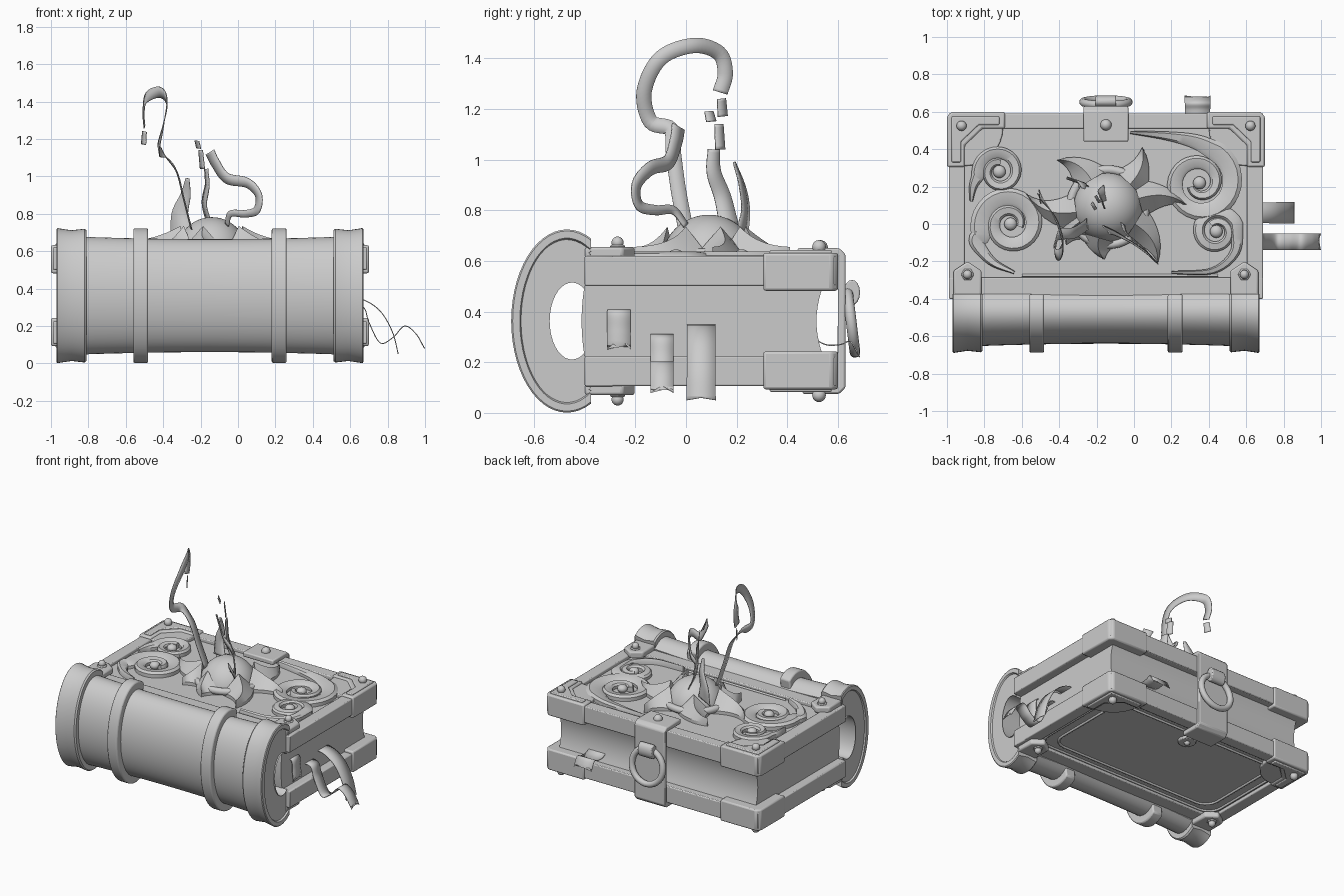
import bpy, bmesh
from math import sin, cos, pi, radians, acos
from mathutils import Vector as V

if "Cube" in bpy.data.objects:
    bpy.data.objects.remove(bpy.data.objects["Cube"])

CX, CZ = -0.15, 0.3625          # symmetry planes of the covers


def finish(name, bm, bevel=0, solid=0, angle=35):
    bmesh.ops.recalc_face_normals(bm, faces=bm.faces)
    me = bpy.data.meshes.new(name)
    bm.to_mesh(me)
    bm.free()
    ob = bpy.data.objects.new(name, me)
    bpy.context.collection.objects.link(ob)
    if solid:
        m = ob.modifiers.new("solid", 'SOLIDIFY')
        m.thickness, m.offset = solid, 0
    if bevel:
        m = ob.modifiers.new("bevel", 'BEVEL')
        m.width, m.segments, m.limit_method = bevel, 2, 'ANGLE'
    bpy.ops.object.select_all(action='DESELECT')
    ob.select_set(True)
    bpy.context.view_layer.objects.active = ob
    bpy.ops.object.shade_smooth_by_angle(angle=radians(angle))
    return ob


def loft(name, rings, bevel=0, closed=True, caps=True, solid=0, angle=35):
    bm = bmesh.new()
    rs = [[bm.verts.new(p) for p in r] for r in rings]
    n = len(rs[0])
    for a, b in zip(rs, rs[1:]):
        for i in range(n if closed else n - 1):
            j = (i + 1) % n
            bm.faces.new((a[i], a[j], b[j], b[i]))
    if closed and caps:
        bm.faces.new(rs[0])
        bm.faces.new(rs[-1])
    return finish(name, bm, bevel, solid, angle)


def slab(name, xy, z0, z1, bevel=0.006):
    return loft(name, [[(x, y, z) for x, y in xy] for z in (z0, z1)], bevel)


def box(name, x0, x1, y0, y1, z0, z1, bevel=0.006):
    return slab(name, [(x0, y0), (x1, y0), (x1, y1), (x0, y1)], z0, z1, bevel)


def along_x(name, yz, x0, x1, bevel=0.006):
    return loft(name, [[(x, y, z) for y, z in yz] for x in (x0, x1)], bevel)


def smooth(pts, k=7):
    """Catmull-Rom through the points."""
    p = [V(q) for q in pts]
    p = [2 * p[0] - p[1]] + p + [2 * p[-1] - p[-2]]
    out = []
    for a, b, c, d in zip(p, p[1:], p[2:], p[3:]):
        for i in range(k):
            t = i / k
            out.append(0.5 * (2 * b + (c - a) * t + (2 * a - 5 * b + 4 * c - d) * t * t
                              + (3 * b - a - 3 * c + d) * t ** 3))
    return out + [p[-2]]


def ribbon(name, pts, w0, w1, wide=None, normal=None, tail=0, thick=0.005):
    path = smooth(pts)
    rows = []
    for i, p in enumerate(path):
        t = (path[min(i + 1, len(path) - 1)] - path[max(i - 1, 0)]).normalized()
        d = V(wide) if wide else t.cross(V(normal)).normalized()
        h = (w0 + (w1 - w0) * i / (len(path) - 1)) / 2
        mid = p - t * tail if i == len(path) - 1 else p
        rows.append([p - d * h, mid, p + d * h])
    loft(name, rows, closed=False, solid=thick)


def tube(name, pts, r, cyclic=False):
    cu = bpy.data.curves.new(name, 'CURVE')
    cu.dimensions, cu.bevel_depth, cu.bevel_resolution = '3D', r, 2
    s = cu.splines.new('POLY')
    s.points.add(len(pts) - 1)
    for q, p in zip(s.points, pts):
        q.co = (*p, 1)
    s.use_cyclic_u = cyclic
    bpy.context.collection.objects.link(bpy.data.objects.new(name, cu))


def ball(name, loc, r, flat=1.0):
    bpy.ops.mesh.primitive_uv_sphere_add(segments=24, ring_count=12, radius=r, location=loc)
    ob = bpy.context.object
    ob.name, ob.scale = name, (1, 1, flat)
    bpy.ops.object.shade_smooth()


# spine: C-shaped shell, slightly waisted, with raised bands
def c_profile(ry, rz, yend=-0.375):
    a = acos((yend + 0.47) / ry)
    outer = [(-0.47 + ry * cos(a + (2 * pi - 2 * a) * i / 36),
              CZ + rz * sin(a + (2 * pi - 2 * a) * i / 36)) for i in range(37)]
    b = radians(56)
    inner = [(-0.45 + 0.088 * cos(b + (2 * pi - 2 * b) * i / 24),
              CZ + 0.152 * sin(b + (2 * pi - 2 * b) * i / 24)) for i in range(25)]
    return outer + inner[::-1]


rings = []
for i in range(13):
    u = i / 6 - 1
    k = 0.018 * u * u
    rings.append([(CX + 0.81 * u, y, z) for y, z in c_profile(0.17 + k, 0.302 + k)])
loft("spine", rings, angle=40)
for x0, x1, dr in ((-0.56, -0.48, 0), (0.18, 0.26, 0)):
    along_x("spine_band", c_profile(0.218, 0.36), x0, x1, 0.01)
for s in (-1, 1):
    loft("spine_end_band", [[(CX + s * x, y, z) for y, z in c_profile(0.22 - d, 0.3615 - d)]
         for x, d in ((0.66, 0.012), (0.67, 0.004), (0.74, 0.012), (0.80, 0.003), (0.815, 0),
                      (0.82, 0.006), (0.82, 0.034), (0.808, 0.04))])

# page block with hollow fore-edge
fore = [(0.515 + 0.028 * (i / 5 - 1) ** 2, 0.22 + 0.285 * i / 10) for i in range(11)]
back = [(-0.40 - 0.012 * (1 - (i / 5 - 1) ** 2), 0.505 - 0.285 * i / 10) for i in range(11)]
along_x("pages", fore + back, -0.93, 0.63, 0)

# covers: board, frame, brackets, hinge plates and rivets
for sz, side in ((1, "top"), (-1, "bottom")):
    Z = lambda z: CZ + sz * (z - CZ)
    box(side + "_cover", -0.985, 0.685, -0.395, 0.585, Z(0.5), Z(0.597))
    for y0, y1 in ((-0.4, -0.285), (0.51, 0.592)):
        box(side + "_frame_rail", -0.99, 0.69, y0, y1, Z(0.502), Z(0.62))
    for s in (-1, 1):
        X = lambda x: CX + s * x
        box(side + "_frame_side", *sorted((X(0.755), X(0.84))), -0.4, 0.59, Z(0.501), Z(0.619))
        arc = [(0.745 - 0.205 * sin(t * pi / 16), 0.505 - 0.205 * cos(t * pi / 16)) for t in range(9)]
        fillet = [(X(x + 0.01), y + 0.01) for x, y in arc]
        slab(side + "_panel_corner", [(X(0.80), 0.305), *fillet, (X(0.55), 0.56), (X(0.8), 0.56)],
             Z(0.59), Z(0.622))
        # metal corner with raised inner plate
        slab(side + "_corner", [(X(0.85), 0.305), (X(0.85), 0.575), (X(0.825), 0.6), (X(0.54), 0.6),
             (X(0.54), 0.51), (X(0.66), 0.51), (X(0.755), 0.42), (X(0.755), 0.305)],
             Z(0.482), Z(0.632), 0.01)
        slab(side + "_corner_plate", [(X(0.825), 0.33), (X(0.825), 0.575), (X(0.57), 0.575),
             (X(0.57), 0.53), (X(0.68), 0.53), (X(0.775), 0.44), (X(0.775), 0.33)], Z(0.62), Z(0.642))
        ball("rivet", (X(0.772), 0.525, Z(0.655)), 0.027)
        slab(side + "_hinge_plate", [(X(0.815), -0.40), (X(0.815), -0.25), (X(0.74), -0.2),
             (X(0.665), -0.25), (X(0.665), -0.40)], Z(0.61), Z(0.655), 0.01)
        slab("hinge_collar", [(X(0.74) + 0.035 * cos(t * pi / 3), -0.27 + 0.035 * sin(t * pi / 3))
             for t in range(6)], Z(0.65), Z(0.662))
        ball("rivet", (X(0.74), -0.27, Z(0.672)), 0.024)

# rounded ridges on the bottom panel and its lock boss
for dx, y0, y1, r in ((0.66, -0.22, 0.45, 0.1), (0.735, -0.275, 0.5, 0.1)):
    pts = []
    for k, (sx, yy) in enumerate(((1, y1 - r), (-1, y1 - r), (-1, y0 + r), (1, y0 + r))):
        pts += [(CX + sx * (dx - r) + r * cos((k + t / 5) * pi / 2),
                 yy + r * sin((k + t / 5) * pi / 2), 0.126) for t in range(6)]
    tube("bottom_ridge", pts, 0.009, True)
slab("lock_boss", [(CX + 0.06 * cos(t * pi / 12), 0.36 + 0.06 * sin(t * pi / 12))
     for t in range(24)], 0.11, 0.14)
ball("lock_pin", (CX, 0.36, 0.11), 0.02)

# scroll ornaments: tapering raised spirals with a bead in the eye
def scroll(cx, cy, r0, start, turns, lead, w):
    n = 44
    path = [V((cx, cy, 0)) + V((cos(a), sin(a), 0)) * (r0 * (1 - i / n) + 0.05 * i / n)
            for i in range(n + 1) for a in [radians(start) + turns * 2 * pi * i / n]]
    tail = smooth([(x, y, 0) for x, y in lead] + [path[0]], 6)[:-1]
    full, rows = tail + path, []
    for i, p in enumerate(full):
        t = (full[min(i + 1, len(full) - 1)] - full[max(i - 1, 0)]).normalized()
        d = V((-t.y, t.x, 0))
        if i < len(tail):
            h = 0.008 + (w - 0.008) * i / len(tail)
        else:
            h = w + (0.02 - w) * (i - len(tail)) / n
        rows.append([p + d * h * a + V((0, 0, z)) for a, z in
                     ((-1, 0.59), (-1, 0.618), (-0.6, 0.63), (0.6, 0.636), (1, 0.622), (1, 0.59))])
    loft("scroll", rows)
    ball("scroll_bead", (cx, cy, 0.618), 0.034, 0.8)


scroll(0.35, 0.22, 0.19, 60, -1.6, [(-0.02, 0.49), (0.18, 0.47), (0.33, 0.44)], 0.055)
scroll(0.44, -0.04, 0.115, 20, 1.3, [(0.2, -0.26), (0.42, -0.25), (0.54, -0.15)], 0.035)
scroll(-0.66, 0.0, 0.165, 200, -1.6, [(-0.64, -0.26), (-0.76, -0.2), (-0.84, -0.1)], 0.055)
scroll(-0.72, 0.28, 0.115, 190, -1.3, [(-0.87, 0.12), (-0.86, 0.2)], 0.035)
tube("panel_line", [(-0.6, -0.275, 0.6), (0.45, -0.275, 0.6)], 0.008)

# sun: dome, collar and curved ridged rays
SX, SY = -0.14, 0.09
bpy.ops.mesh.primitive_uv_sphere_add(segments=40, ring_count=24, radius=0.188, location=(SX, SY, 0.594))
bpy.context.object.name = "sun_dome"
bpy.ops.object.shade_smooth()
bpy.ops.mesh.primitive_torus_add(major_radius=0.2, minor_radius=0.024, location=(SX, SY, 0.625))
bpy.context.object.name = "sun_collar"
bpy.ops.object.shade_smooth()
for ang, length, bend in ((2, .42, -14), (60, .37, 14), (137, .37, 16), (171, .44, -18),
                          (222, .30, 14), (266, .28, 12), (-48, .40, -16)):
    rows = []
    for i in range(9):
        t = i / 8
        a = radians(ang - bend * (1 - t * t))
        c = V((SX, SY, 0)) + V((cos(a), sin(a), 0)) * (0.17 + (length - 0.17) * t)
        d = V((-sin(a), cos(a), 0)) * max(0.002, 0.105 * (1 - t) ** 0.8)
        top = 0.735 - 0.15 * t + 0.07 * t * t
        rows.append([c - d + V((0, 0, 0.59)), c - d + V((0, 0, 0.62)), c + V((0, 0, top)),
                     c + d + V((0, 0, 0.62)), c + d + V((0, 0, 0.59))])
    loft("sun_ray", rows, angle=25)

# clasp strap, loop and ring
strap = [(0.44, 0.615), (0.44, 0.65), (0.605, 0.65), (0.63, 0.625), (0.63, 0.1), (0.605, 0.075),
         (0.46, 0.075), (0.46, 0.11), (0.598, 0.11), (0.6, 0.615)]
along_x("clasp_strap", strap, -0.27, -0.03, 0.008)
ball("rivet", (CX, 0.53, 0.652), 0.03)
loop = [(0.655 + 0.032 * cos(t * pi / 8), 0.475 + 0.05 * sin(t * pi / 8)) for t in range(16)]
along_x("clasp_loop", loop, -0.205, -0.095)
bpy.ops.mesh.primitive_torus_add(major_radius=0.122, minor_radius=0.021, major_segments=36,
                                 location=(CX, 0.652, 0.36), rotation=(radians(97), 0, 0))
bpy.context.object.name = "clasp_ring"
bpy.ops.object.shade_smooth()

# bookmark ribbons
Y = (0, 1, 0)
ribbon("bookmark_long", [(0.58, 0.06, 0.345), (0.67, 0.06, 0.34), (0.76, 0.06, 0.28),
                         (0.825, 0.06, 0.17), (0.857, 0.06, 0.05)], 0.11, 0.115, Y, tail=0.01)
ribbon("bookmark_wavy", [(0.58, -0.095, 0.31), (0.67, -0.095, 0.3), (0.70, -0.095, 0.22),
                         (0.76, -0.095, 0.11), (0.83, -0.095, 0.14), (0.89, -0.095, 0.2),
                         (0.95, -0.095, 0.16), (0.998, -0.095, 0.08)], 0.09, 0.09, Y, tail=0.03)
ribbon("bookmark_short", [(0.58, -0.265, 0.41), (0.64, -0.265, 0.4), (0.65, -0.265, 0.33),
                          (0.655, -0.265, 0.25)], 0.09, 0.095, Y, tail=0.045)
ribbon("bookmark_back", [(0.34, 0.48, 0.31), (0.34, 0.55, 0.27), (0.34, 0.61, 0.27),
                         (0.34, 0.65, 0.28), (0.34, 0.685, 0.22)], 0.13, 0.14, (1, 0, 0), tail=0.06)

# rising wisps above the dome
ribbon("wisp_tall", [(-0.25, 0.0, 0.72), (-0.29, -0.03, 0.88), (-0.33, -0.05, 1.03),
                     (-0.40, -0.06, 1.12), (-0.425, -0.14, 1.15), (-0.40, -0.165, 1.27), (-0.38, -0.10, 1.40),
                     (-0.42, 0.03, 1.45), (-0.49, 0.13, 1.42), (-0.505, 0.155, 1.34),
                     (-0.5, 0.135, 1.265)], 0.06, 0.06, normal=(1, 0.1, 0.1))
ribbon("wisp_curl", [(-0.06, 0.0, 0.74), (-0.04, -0.05, 0.80), (0.04, -0.12, 0.80), (0.1, -0.185, 0.82),
                     (0.11, -0.195, 0.9), (0.05, -0.14, 0.965), (-0.06, -0.07, 0.99),
                     (-0.12, -0.04, 1.07), (-0.15, -0.03, 1.13)], 0.03, 0.07, normal=(0.7, 0.7, 0.1))
ribbon("wisp_rear", [(-0.15, 0.17, 0.74), (-0.18, 0.145, 0.85), (-0.165, 0.11, 0.95),
                     (-0.17, 0.11, 1.04)], 0.08, 0.05, normal=(0.8, 0.3, 0))
ribbon("wisp_flame", [(-0.30, 0.22, 0.70), (-0.31, 0.235, 0.8), (-0.28, 0.22, 0.9),
                      (-0.27, 0.19, 0.99)], 0.13, 0.02, normal=(0.35, 1, 0))
for a, b in (((-0.5, 0.14, 1.24), (-0.505, 0.145, 1.17)), ((-0.2, 0.13, 1.14), (-0.19, 0.135, 1.04)),
             ((-0.22, 0.09, 1.19), (-0.21, 0.1, 1.15))):
    ribbon("wisp_fragment", [a, b], 0.04, 0.045, normal=(0.8, 0.5, 0))
